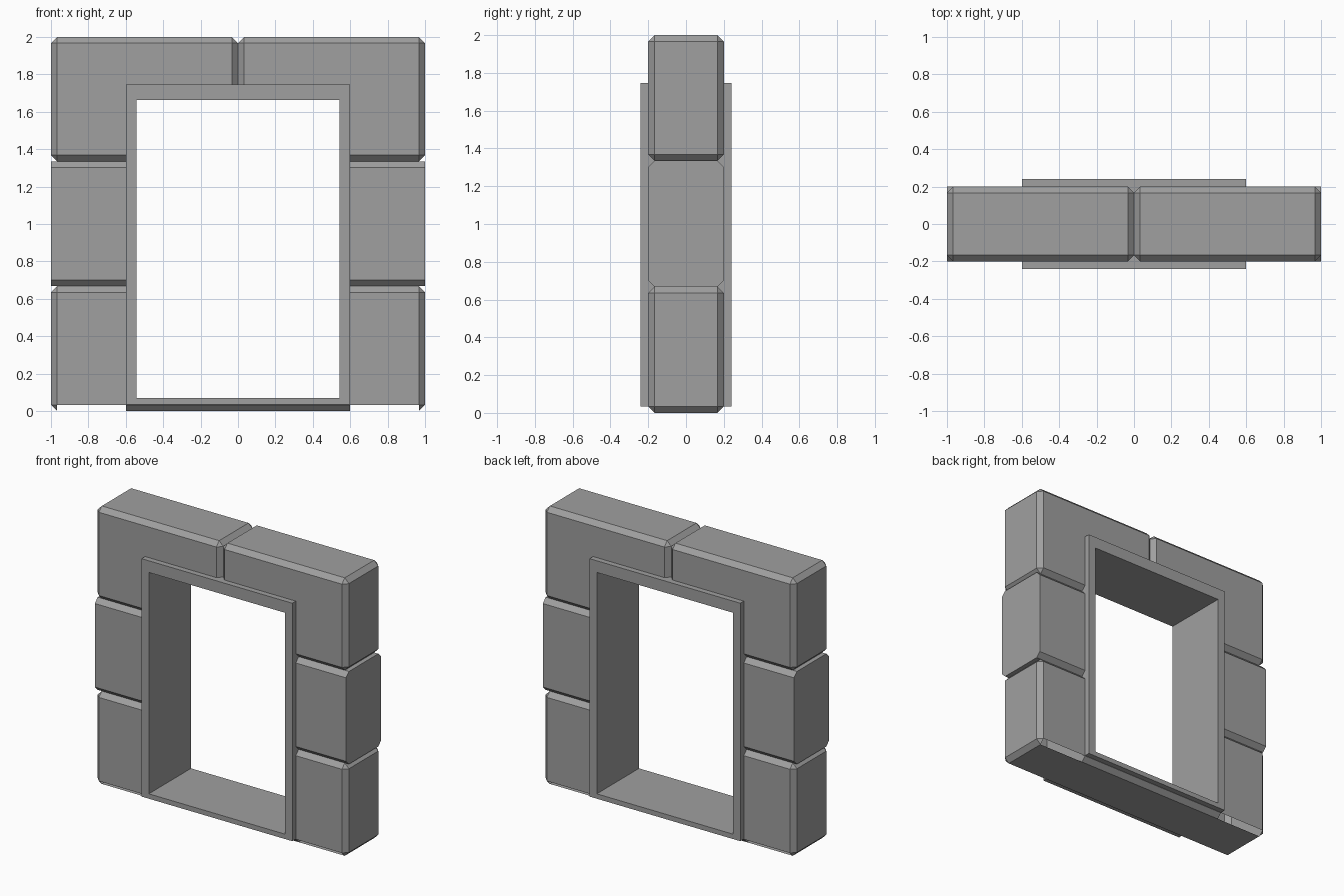
import bpy, bmesh

if "Cube" in bpy.data.objects:
    bpy.data.objects.remove(bpy.data.objects["Cube"])

C = 0.033   # chamfer size of the stones
D = 0.2     # half depth of the wall

stone = bpy.data.materials.new("dark_grey_stone")
stone.diffuse_color = (0.35, 0.35, 0.35, 1)
stone.use_nodes = True
stone.node_tree.nodes["Principled BSDF"].inputs["Base Color"].default_value = stone.diffuse_color


def add(name, bm):
    me = bpy.data.meshes.new(name)
    bm.to_mesh(me)
    bm.free()
    me.materials.append(stone)
    bpy.context.collection.objects.link(bpy.data.objects.new(name, me))


def prism(name, loop, half, bevel, open_bottom=False):
    """Extrude an x-z outline along y, chamfer the edges picked by bevel()."""
    bm = bmesh.new()
    a = [bm.verts.new((x, -half, z)) for x, z in loop]
    b = [bm.verts.new((x, half, z)) for x, z in loop]
    n = len(loop)
    bm.faces.new(a)
    bm.faces.new(b[::-1])
    for i in range(n):
        j = (i + 1) % n
        bm.faces.new((a[i], b[i], b[j], a[j]))
    bmesh.ops.recalc_face_normals(bm, faces=bm.faces)
    edges = [e for e in bm.edges if bevel(e.verts[0].co, e.verts[1].co)]
    bmesh.ops.bevel(bm, geom=edges, offset=C, segments=1,
                    affect='EDGES', clamp_overlap=True)
    if open_bottom:
        # the lower stones have no front and back chamfer face at the ground
        bm.normal_update()
        gone = [f for f in bm.faces if f.normal.z < -0.5
                and abs(f.normal.y) > 0.5 and abs(f.normal.x) < 0.1]
        bmesh.ops.delete(bm, geom=gone, context='FACES')
    add(name, bm)


def both(p, q, axis, value):
    return abs(abs(p[axis]) - value) < 1e-4 and abs(abs(q[axis]) - value) < 1e-4


def along_x(p, q):
    return abs(p.y - q.y) < 1e-4 and abs(p.z - q.z) < 1e-4


def rect(s, x0, x1, z0, z1):
    return [(s * x0, z0), (s * x1, z0), (s * x1, z1), (s * x0, z1)]


Z1, Z2, TOP = 0.668, 1.335, 2.0
IN, LINTEL = 0.57, 1.71    # hidden inner limits, buried in the frame

for s, side in ((-1, "left"), (1, "right")):
    # lower stone: chamfered all round except the inner end
    prism(side + "_lower_stone", rect(s, IN, 1, 0, Z1), D,
          lambda p, q: not both(p, q, 0, IN), open_bottom=True)
    # middle stone: only the long front and back edges are chamfered
    prism(side + "_middle_stone", rect(s, IN, 1, Z1, Z2), D, along_x)
    # upper L-shaped stone, meeting its twin in a groove at x = 0
    prism(side + "_corner_stone",
          [(s * IN, Z2), (s, Z2), (s, TOP), (0, TOP), (0, LINTEL), (s * IN, LINTEL)], D,
          lambda p, q: not both(p, q, 0, IN) and not both(p, q, 2, LINTEL))

# threshold under the opening, chamfered along its lower long edges
prism("threshold", rect(1, -0.6, 0.6, 0, 0.06), D,
      lambda p, q: along_x(p, q) and both(p, q, 2, 0))

# door frame: rectangular ring standing proud of the stones
bm = bmesh.new()
F = 0.24
outer = rect(1, -0.6, 0.6, 0.035, 1.747)
inner = rect(1, -0.542, 0.542, 0.07, 1.663)
ring = [[bm.verts.new((x, y, z)) for x, z in lp]
        for lp, y in ((outer, -F), (inner, -F), (inner, F), (outer, F))]
for k in range(4):
    r, t = ring[k], ring[(k + 1) % 4]
    for i in range(4):
        j = (i + 1) % 4
        bm.faces.new((r[i], r[j], t[j], t[i]))
bmesh.ops.recalc_face_normals(bm, faces=bm.faces)
add("door_frame", bm)
